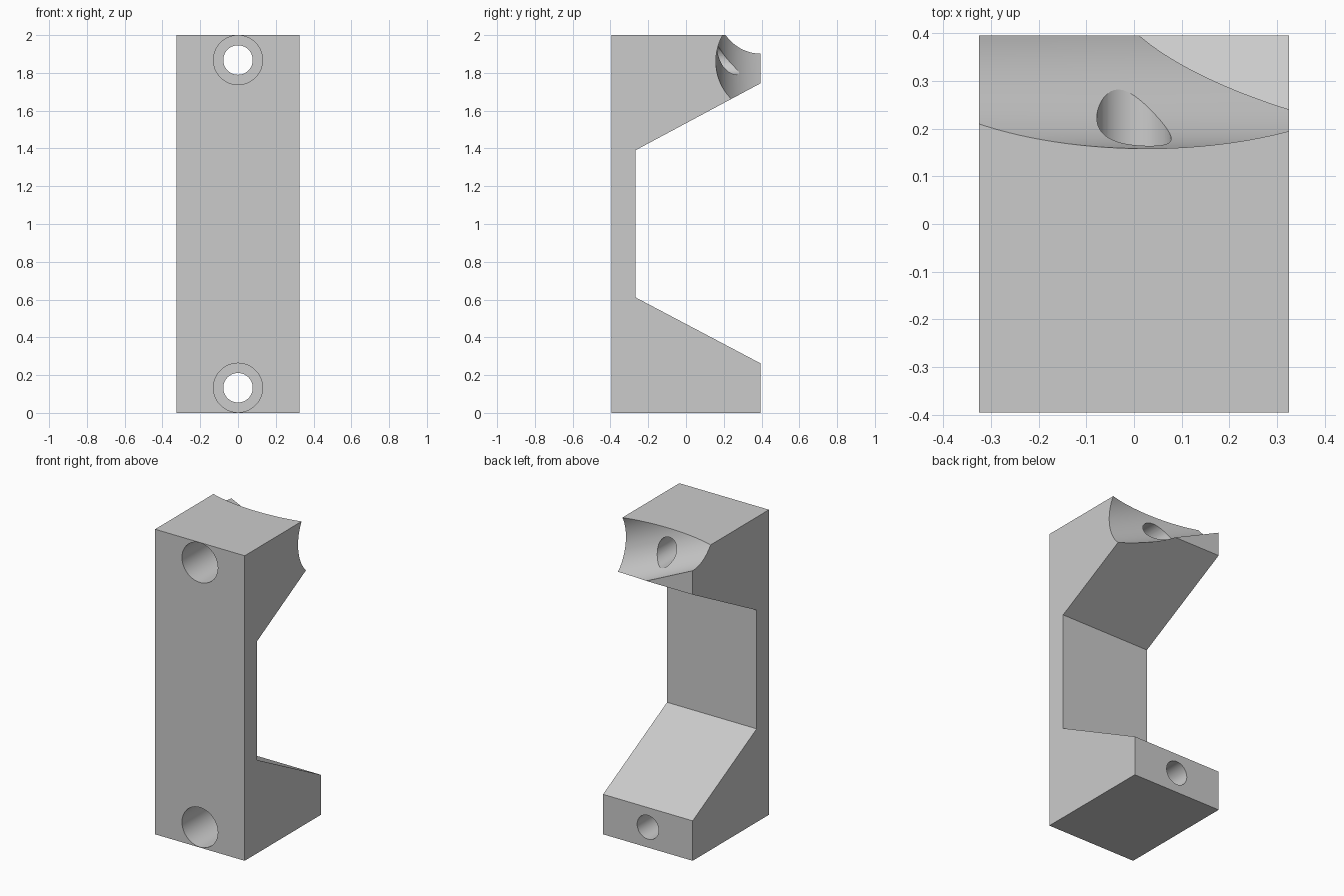
import bpy, bmesh, math
from mathutils import Matrix

if "Cube" in bpy.data.objects:
    bpy.data.objects.remove(bpy.data.objects["Cube"])

HALF_W = 0.325

grey = bpy.data.materials.new("plain grey")
grey.diffuse_color = (0.6, 0.6, 0.6, 1)
grey.use_nodes = True
grey.node_tree.nodes["Principled BSDF"].inputs["Base Color"].default_value = grey.diffuse_color

# Bracket body: side profile (y, z) extruded across x
profile = [(-0.395, 0), (0.395, 0), (0.395, 0.262), (-0.268, 0.612),
           (-0.268, 1.39), (0.395, 1.745), (0.395, 2), (-0.395, 2)]
bm = bmesh.new()
face = bm.faces.new([bm.verts.new((-HALF_W, y, z)) for y, z in profile])
ext = bmesh.ops.extrude_face_region(bm, geom=[face])
moved = [g for g in ext["geom"] if isinstance(g, bmesh.types.BMVert)]
bmesh.ops.translate(bm, verts=moved, vec=(2 * HALF_W, 0, 0))
bmesh.ops.recalc_face_normals(bm, faces=bm.faces)
mesh = bpy.data.meshes.new("bracket")
bm.to_mesh(mesh)
bm.free()
mesh.materials.append(grey)
bracket = bpy.data.objects.new("bracket", mesh)
bpy.context.collection.objects.link(bracket)
bpy.context.view_layer.objects.active = bracket
bracket.select_set(True)


def cut_cylinder(name, radius, length, matrix, segments):
    """Subtract a cylinder (local axis z) from the bracket."""
    me = bpy.data.meshes.new(name)
    b = bmesh.new()
    bmesh.ops.create_cone(b, cap_ends=True, segments=segments, radius1=radius,
                          radius2=radius, depth=length, matrix=matrix)
    b.to_mesh(me)
    b.free()
    me.materials.append(grey)
    cutter = bpy.data.objects.new(name, me)
    cutter.hide_render = True
    bpy.context.collection.objects.link(cutter)
    mod = bracket.modifiers.new(name, 'BOOLEAN')
    mod.operation = 'DIFFERENCE'
    mod.solver = 'EXACT'
    mod.object = cutter
    bpy.ops.object.modifier_apply(modifier=name)
    bpy.data.objects.remove(cutter)


# Tilted round notch in the upper back corner
tilt = Matrix.Rotation(math.radians(90 + 25), 4, 'Y')
cut_cylinder("notch", 0.237, 3, Matrix.Translation((0.025, 0.395, 2)) @ tilt, 128)

# Screw holes with a wide bore from the front
along_y = Matrix.Rotation(math.radians(90), 4, 'X')
for z in (0.133, 1.868):
    cut_cylinder("wide_bore", 0.13, 1.0, Matrix.Translation((0, -0.5, z)) @ along_y, 64)
    cut_cylinder("screw_hole", 0.078, 2.0, Matrix.Translation((0, 0, z)) @ along_y, 64)

bpy.ops.object.shade_smooth_by_angle(angle=math.radians(25))
